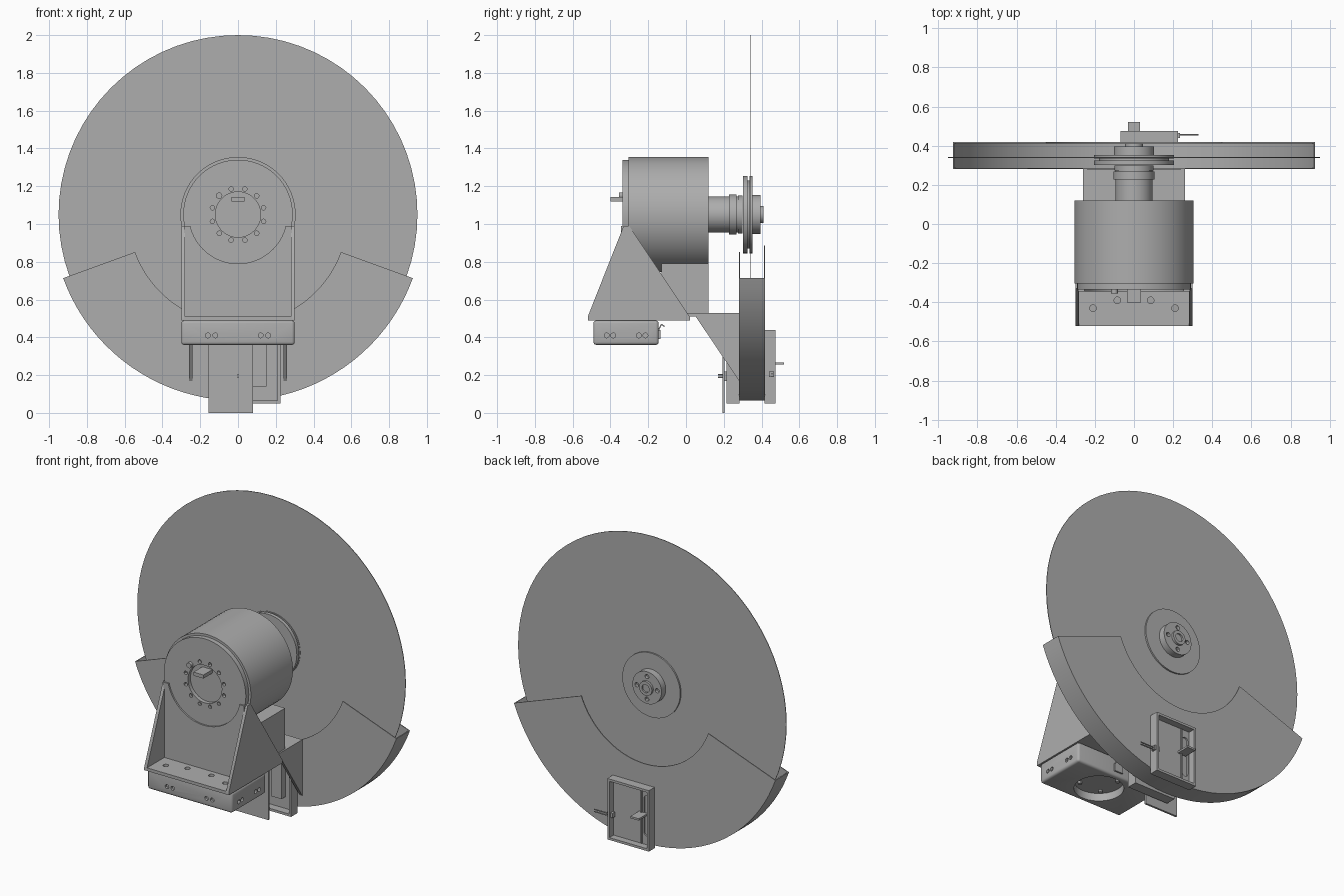
import bpy, bmesh
from math import sin, cos, radians, pi
from mathutils import Vector

if "Cube" in bpy.data.objects:
    bpy.data.objects.remove(bpy.data.objects["Cube"], do_unlink=True)

grey = bpy.data.materials.new("machine grey")
grey.use_nodes = True
COLOUR = (0.42, 0.42, 0.42, 1)
grey.diffuse_color = COLOUR
grey.node_tree.nodes["Principled BSDF"].inputs["Base Color"].default_value = COLOUR

AXLE = 1.05     # height of the axle
parts = []


def prism(name, pts, axis, lo, hi):
    """Extrude a flat outline along an axis: x uses (y,z), y uses (x,z), z uses (x,y)."""
    place = {"x": lambda a, b, t: (t, a, b),
             "y": lambda a, b, t: (a, t, b),
             "z": lambda a, b, t: (a, b, t)}[axis]
    bm = bmesh.new()
    face = bm.faces.new([bm.verts.new(place(a, b, lo)) for a, b in pts])
    ext = bmesh.ops.extrude_face_region(bm, geom=[face])
    move = Vector(place(0, 0, hi - lo))
    bmesh.ops.translate(bm, vec=move, verts=[v for v in ext["geom"] if isinstance(v, bmesh.types.BMVert)])
    bmesh.ops.recalc_face_normals(bm, faces=bm.faces)
    me = bpy.data.meshes.new(name)
    bm.to_mesh(me)
    bm.free()
    me.materials.append(grey)
    ob = bpy.data.objects.new(name, me)
    bpy.context.collection.objects.link(ob)
    parts.append(ob)
    return ob


def arc(r, a0, a1, n, ca=0, cb=AXLE):
    return [(ca + r * cos(radians(a0 + (a1 - a0) * i / n)),
             cb + r * sin(radians(a0 + (a1 - a0) * i / n))) for i in range(n + 1)]


def cyl(name, r, lo, hi, a=0, b=AXLE, axis="y", n=48):
    return prism(name, arc(r, 0, 360, n, a, b)[:-1], axis, lo, hi)


def box(name, x0, x1, y0, y1, z0, z1):
    return prism(name, [(x0, y0), (x1, y0), (x1, y1), (x0, y1)], "z", z0, z1)


def apply_mod(ob, mod):
    bpy.context.view_layer.objects.active = ob
    bpy.ops.object.modifier_apply(modifier=mod.name)


def cut(ob, *cutters):
    for c in cutters:
        mod = ob.modifiers.new("cut", "BOOLEAN")
        mod.operation, mod.solver, mod.object = "DIFFERENCE", "EXACT", c
        apply_mod(ob, mod)
        parts.remove(c)
        bpy.data.objects.remove(c, do_unlink=True)


# Large thin wheel
cyl("wheel_disc", 0.95, 0.338, 0.342, n=72)

# Guard: two cheeks and an outer rim, open at the ends
for name, inner, y0, y1 in (("guard_front", 0.58, 0.28, 0.286),
                            ("guard_back", 0.478, 0.412, 0.418),
                            ("guard_rim", 0.979, 0.28, 0.418)):
    prism(name, arc(0.985, 200, 340, 40) + arc(inner, 340, 200, 40), "y", y0, y1)

# Motor body and front cover with recess and bolt circle
cyl("motor_body", 0.305, -0.305, 0.12, n=64)
cover = cyl("motor_cover", 0.29, -0.335, -0.30, n=64)
bolts = [cyl("bolt_cutter", 0.012, -0.4, -0.315, 0.14 * cos(a), AXLE + 0.14 * sin(a), n=12)
         for a in (radians(15 + 30 * k) for k in range(12))]
cut(cover, cyl("recess_cutter", 0.12, -0.4, -0.31), *bolts)
box("cover_tab", -0.035, 0.035, -0.40, -0.305, 1.12, 1.143)
cyl("cover_plug", 0.017, -0.355, -0.32, -0.1, 1.15, n=16)

# Shaft, collars, clamping flanges and hub
for name, r, y0, y1 in (("shaft", 0.095, 0.11, 0.30),
                        ("collar", 0.106, 0.228, 0.268),
                        ("collar_lip", 0.10, 0.274, 0.30),
                        ("flange_front", 0.205, 0.302, 0.325),
                        ("flange_neck", 0.18, 0.32, 0.345),
                        ("flange_back", 0.205, 0.335, 0.352)):
    cyl(name, r, y0, y1)
hub = cyl("hub", 0.103, 0.35, 0.395)
cut(hub, *[cyl("hub_cutter", 0.014, 0.375, 0.45, 0.072 * cos(a), AXLE + 0.072 * sin(a), n=12)
           for a in (k * pi / 2 for k in range(4))])
nut = cyl("hub_nut", 0.045, 0.39, 0.41)
cut(nut, cyl("nut_cutter", 0.026, 0.40, 0.45, n=24))

# Motor bracket: face plate, base plate and side gussets
face_plate = box("bracket_face", -0.285, 0.285, -0.345, -0.325, 0.50, 0.99)
cut(face_plate, cyl("saddle_cutter", 0.26, -0.5, -0.2, n=64))
base_plate = box("bracket_base", -0.285, 0.285, -0.52, 0.02, 0.49, 0.51)
cut(base_plate, *[cyl("base_cutter", 0.017, 0.45, 0.55, s * x, y, "z", 16)
                  for s in (-1, 1) for x, y in ((0.21, -0.43), (0.085, -0.39))])
gusset = [(-0.52, 0.49), (0.02, 0.49), (0.02, 0.51), (-0.30, 0.99), (-0.33, 0.99), (-0.52, 0.51)]
for side, x in (("right", -0.30), ("left", 0.28)):
    prism("bracket_gusset_" + side, gusset, "x", x, x + 0.02)
box("motor_support", -0.25, 0.25, -0.13, 0.12, 0.53, 0.79)

# Foot block with screw holes and a round recess underneath
foot = box("foot_block", -0.30, 0.30, -0.49, -0.145, 0.36, 0.489)
bevel = foot.modifiers.new("round", "BEVEL")
bevel.width, bevel.segments = 0.015, 3
apply_mod(foot, bevel)
cut(foot, cyl("foot_cutter", 0.145, 0.3, 0.41, 0, -0.317, "z"))
for s in (-1, 1):
    for d in (0.12, 0.16):
        cut(foot, cyl("front_cutter", 0.013, -0.55, -0.475, s * d, 0.41, n=12))
    lo, hi = sorted((s * 0.285, s * 0.35))
    for y in (-0.42, -0.385, -0.25, -0.215):
        cut(foot, cyl("side_cutter", 0.013, lo, hi, y, 0.41, "x", 12))
for k in range(4):
    a = radians(45 + 90 * k)
    cyl("foot_screw", 0.012, 0.395, 0.415, 0.11 * cos(a), -0.317 + 0.11 * sin(a), "z", 12)

# Small latch behind the foot
box("latch_block", -0.03, 0.03, -0.148, -0.135, 0.39, 0.44)
prism("latch_hook", [(-0.145, 0.43), (-0.13, 0.465), (-0.115, 0.455), (-0.112, 0.46),
                     (-0.13, 0.473), (-0.15, 0.44)], "x", -0.02, 0.02)

# Arm carrying the guard
box("arm_plate", -0.26, 0.26, -0.13, 0.28, 0.51, 0.53)
for side, x in (("right", -0.26), ("left", 0.24)):
    prism("arm_gusset_" + side, [(0.05, 0.512), (0.28, 0.512), (0.28, 0.17)], "x", x, x + 0.02)

# Open trays on both guard cheeks, each with a slotted floor
for name, y0, y1, inner0, inner1 in (("tray_back", 0.416, 0.475, 0.432, 0.6),
                                     ("tray_front", 0.215, 0.282, 0.1, 0.266)):
    tray = box(name, -0.07, 0.225, y0, y1, 0.05, 0.44)
    cut(tray, box("tray_cutter", -0.055, 0.21, inner0, inner1, 0.065, 0.425))
    mid = (y0 + y1) / 2
    slot = (arc(0.02, 0, 180, 8, -0.025, 0.36) + arc(0.02, 180, 360, 8, -0.025, 0.14))
    cut(tray, prism("slot_cutter", slot, "y", mid - 0.023, mid + 0.023))
    rail = box(name + "_rail", 0.005, 0.012, inner0 if y0 > 0.4 else inner1 - 0.01,
               inner0 + 0.01 if y0 > 0.4 else inner1, 0.07, 0.42)

# Handle, sliding cover, and thin sensor rods
box("tray_handle", -0.03, 0.03, 0.43, 0.52, 0.255, 0.267)
box("sliding_cover", -0.155, 0.08, 0.192, 0.205, 0.0, 0.38)
box("cover_block", 0.08, 0.15, 0.225, 0.27, 0.14, 0.38)
box("rod_block", 0.195, 0.235, 0.44, 0.465, 0.19, 0.22)
box("pin_block", -0.01, 0.01, 0.204, 0.22, 0.17, 0.22)
for z in (0.188, 0.202):
    cyl("cover_pin", 0.004, 0.17, 0.22, 0, z, n=8)
    cyl("sensor_rod", 0.004, 0.2, 0.33, 0.455, z + 0.005, "x", 8)

# Smooth the round surfaces, keep the edges sharp
bpy.ops.object.select_all(action="DESELECT")
for ob in parts:
    ob.select_set(True)
bpy.context.view_layer.objects.active = parts[0]
bpy.ops.object.shade_smooth_by_angle(angle=radians(30))
